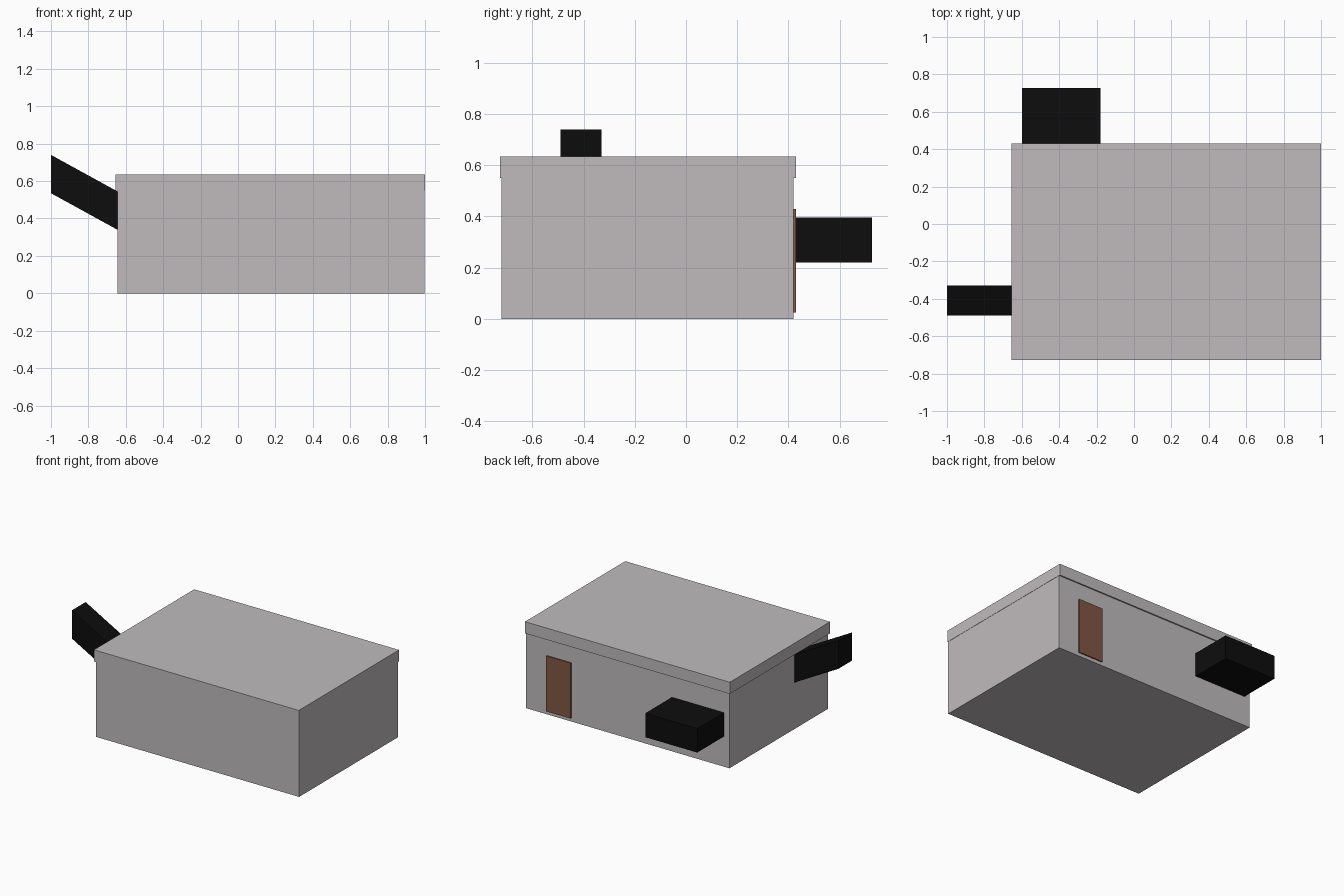
import bpy
import bmesh

cube = bpy.data.objects.get("Cube")
if cube:
    bpy.data.objects.remove(cube, do_unlink=True)


def material(name, color):
    mat = bpy.data.materials.new(name)
    mat.use_nodes = True
    mat.diffuse_color = (*color, 1)
    bsdf = next(n for n in mat.node_tree.nodes if n.type == 'BSDF_PRINCIPLED')
    bsdf.inputs["Base Color"].default_value = (*color, 1)
    return mat


def box(name, mat, x, y, z, rise=0.0):
    """Box from (min, max) ranges; rise lifts the -x end to slant it."""
    bm = bmesh.new()
    bmesh.ops.create_cube(bm, size=1)
    for v in bm.verts:
        left = v.co.x < 0
        v.co = [r[int(c > 0)] for r, c in zip((x, y, z), v.co)]
        if left:
            v.co.z += rise
    mesh = bpy.data.meshes.new(name)
    bm.to_mesh(mesh)
    bm.free()
    mesh.materials.append(mat)
    obj = bpy.data.objects.new(name, mesh)
    bpy.context.collection.objects.link(obj)
    return obj


concrete = material("concrete grey", (0.53, 0.50, 0.515))
black = material("black", (0.004, 0.004, 0.004))
brown = material("door brown", (0.22, 0.093, 0.056))

# Building and its slightly overhanging roof
box("walls", concrete, (-0.645, 0.998), (-0.72, 0.42), (0, 0.55))
box("roof_slab", concrete, (-0.655, 1.0), (-0.727, 0.43), (0.55, 0.635))

# Door on the back wall
box("door", brown, (0.632, 0.83), (0.42, 0.429), (0.025, 0.43))

# Level duct at the back, slanted duct on the right side
box("back_duct", black, (-0.60, -0.18), (0.42, 0.727), (0.22, 0.395))
box("slanted_duct", black, (-1.0, -0.645), (-0.49, -0.33), (0.34, 0.545), rise=0.195)
